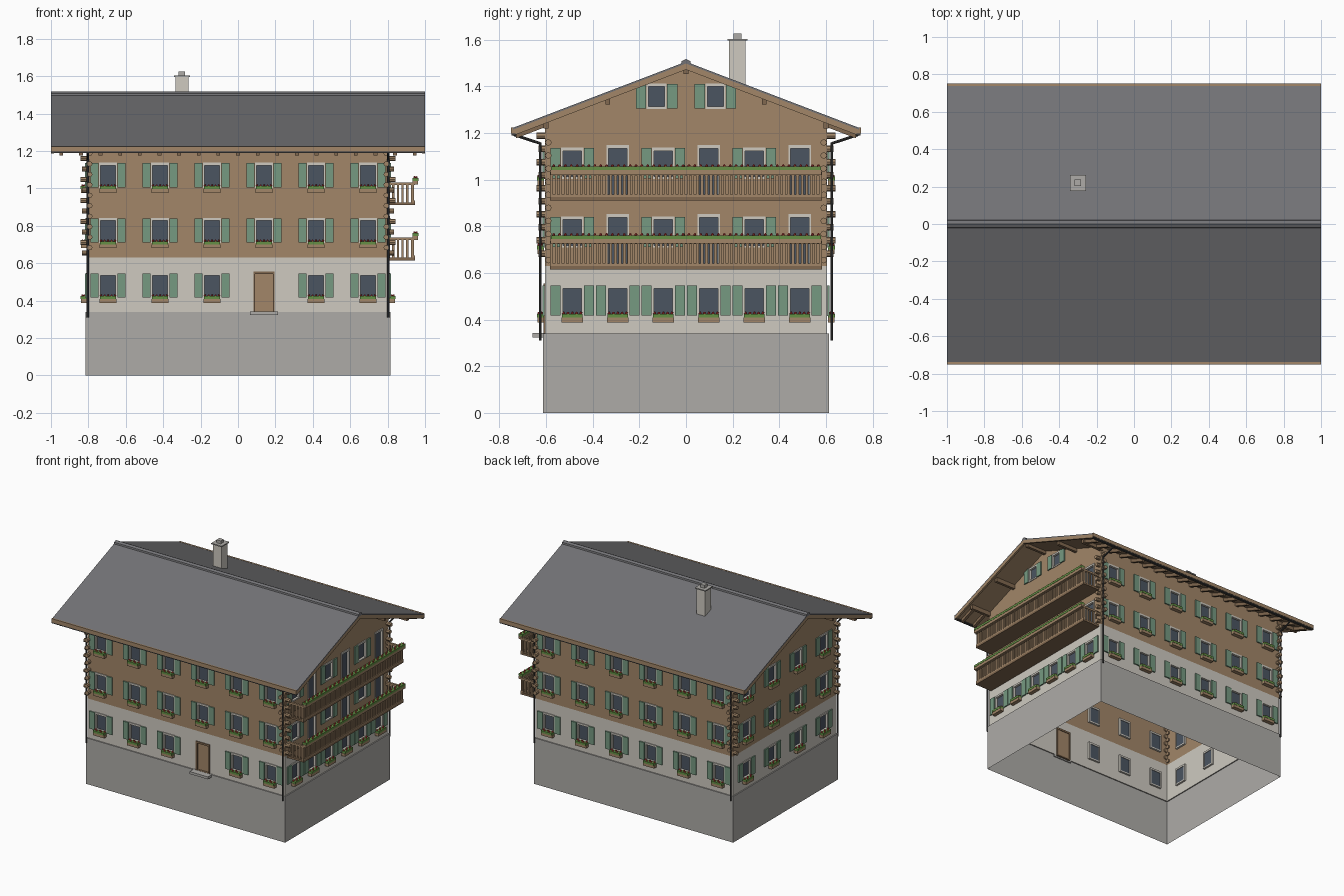
import bpy, bmesh, math
from mathutils import Matrix, Vector

if "Cube" in bpy.data.objects:
    bpy.data.objects.remove(bpy.data.objects["Cube"])

WOOD, DARK, PLASTER = (.36, .24, .14), (.22, .14, .08), (.62, .59, .53)
STONE, SLATE, GLASS = (.42, .41, .39), (.17, .17, .18), (.07, .09, .12)
GREEN, LEAF, RED, PIPE = (.18, .32, .22), (.13, .28, .06), (.5, .04, .04), (.05, .05, .05)
X, Y = .807, .605                      # wall half sizes
FACES = {'front': (0, Y, X), 'right': (90, X, Y), 'back': (180, Y, X), 'left': (270, X, Y)}
parts = {}

def part(name, col):
    if name not in parts:
        parts[name] = (bmesh.new(), [col])
    return parts[name][0]

def rot(face):
    return Matrix.Rotation(math.radians(FACES[face][0]), 4, 'Z')

def box(bm, x0, x1, y0, y1, z0, z1, m=Matrix()):
    c = Matrix.Translation(((x0 + x1) / 2, (y0 + y1) / 2, (z0 + z1) / 2))
    s = Matrix.Diagonal((abs(x1 - x0), abs(y1 - y0), abs(z1 - z0), 1))
    bmesh.ops.create_cube(bm, size=1, matrix=m @ c @ s)

def fbox(bm, face, u0, u1, d0, d1, z0, z1):
    """Box on a facade: u along the wall, d outward from it."""
    D = FACES[face][1]
    box(bm, u0, u1, -D - d1, -D - d0, z0, z1, rot(face))

def tube(bm, a, b, r, n=8):
    a, b = Vector(a), Vector(b)
    m = Matrix.Translation((a + b) / 2) @ (b - a).to_track_quat('Z', 'Y').to_matrix().to_4x4()
    bmesh.ops.create_cone(bm, cap_ends=True, segments=n, radius1=r, radius2=r,
                          depth=(b - a).length, matrix=m)

def prism(bm, pts, x0, x1):
    """(y, z) outline extruded along x."""
    a = [bm.verts.new((x0, *p)) for p in pts]
    b = [bm.verts.new((x1, *p)) for p in pts]
    bm.faces.new(a)
    bm.faces.new(b[::-1])
    for i in range(len(pts)):
        j = (i + 1) % len(pts)
        bm.faces.new((a[j], a[i], b[i], b[j]))

def top(y):
    return 1.505 - .382 * abs(y)       # roof surface height

def pane(bm, face, u, h, z0, z1, d=-.01):
    D = FACES[face][1]
    bm.faces.new([bm.verts.new(rot(face) @ Vector((a, -D - d, z)))
                  for a, z in ((u - h, z0), (u + h, z0), (u + h, z1), (u - h, z1))])

def flowers(face, u0, u1, d0, d1, z, n):
    """Planter with leaves and blossoms, z is the rim of the box."""
    fbox(part('flower_boxes', WOOD), face, u0, u1, d0, d1, z - .02, z)
    fbox(part('flower_leaves', LEAF), face, u0 + .002, u1 - .002, d0 - .001, d1 + .002, z, z + .016)
    for i in range(n):
        u, d = u0 + (u1 - u0) * (i + .5) / n, d0 + (d1 - d0) * (.35 + .4 * (i % 2))
        m = rot(face) @ Matrix.Translation((u, -FACES[face][1] - d, z + .019))
        bmesh.ops.create_icosphere(part('flower_blossoms', RED), subdivisions=1, radius=.007, matrix=m)

def opening(face, u, z0, z1, h=.041, shutters=True, planter=True, door=False):
    pane(part('front_door', WOOD) if door else part('window_glass', GLASS), face, u, h, z0, z1)
    fr = part('door_frame', DARK) if door else part('window_frames', PLASTER)
    for s in (-1, 1):
        fbox(fr, face, u + s * (h - .002), u + s * (h + .007), -.014, .006, z0 - .007, z1 + .007)
        if shutters:
            fbox(part('shutters', GREEN), face, u + s * (h + .009), u + s * (h + .053), .001, .01, z0 - .005, z1 + .005)
    for z in (z0, z1):
        fbox(fr, face, u - h, u + h, -.014, .006, z - .007, z + .003 if z == z0 else z + .007)
    if planter:
        flowers(face, u - h - .005, u + h + .005, .004, .032, z0 - .014, 5)
    return u, h, z0, z1

def wall(face, holes):
    """Single skin wall with window holes, plaster below and timber above."""
    _, D, U = FACES[face]
    us = sorted({-U, U} | {round(o[0] + s * o[1], 4) for o in holes for s in (-1, 1)})
    zs = sorted({.34, .63, 1.52} | {o[k] for o in holes for k in (2, 3)})
    for name, col, lo, hi in (('plaster_walls', PLASTER, .34, .63), ('timber_walls', WOOD, .63, 1.52)):
        bm = part(name, col)
        for a, b in zip(us, us[1:]):
            for c, d in zip(zs, zs[1:]):
                u, z = (a + b) / 2, (c + d) / 2
                if lo < z < hi and not any(abs(u - o[0]) < o[1] and o[2] < z < o[3] for o in holes):
                    bm.faces.new([bm.verts.new(rot(face) @ Vector((p, -D, q)))
                                  for p, q in ((a, c), (b, c), (b, d), (a, d))])

# facades
FLOORS = [(.422, .54), (.715, .835), (1.01, 1.13)]
long_cols = [(i - 2.5) * .278 for i in range(6)]
side_cols = {'right': [(i - 2.5) * .195 for i in range(6)], 'left': [(i - 1.5) * .3 for i in range(4)]}
for face in FACES:
    holes = []
    for f, (z0, z1) in enumerate(FLOORS):
        for i, u in enumerate(side_cols.get(face, long_cols)):
            if face == 'front' and f == 0 and i == 3:
                holes.append(opening(face, u, .34, .548, h=.05, shutters=False, planter=False, door=True))
            elif face == 'right' and f and i % 2:          # balcony doors
                holes.append(opening(face, u, z0 - .08, z1 + .01, shutters=False, planter=False))
            else:
                holes.append(opening(face, u, z0, z1, planter=not (face == 'right' and f)))
    if face in side_cols:                                   # gable windows
        holes += [opening(face, u, 1.31, 1.405, h=.036, planter=False) for u in (-.126, .126)]
    wall(face, holes)
for name in ('plaster_walls', 'timber_walls'):
    bm = part(name, WOOD)
    bmesh.ops.remove_doubles(bm, verts=bm.verts, dist=.0003)
    for s in (-1, 1):                                       # trim to the roof slope
        bmesh.ops.bisect_plane(bm, geom=bm.verts[:] + bm.edges[:] + bm.faces[:], plane_co=(0, 0, 1.478),
                               plane_no=(0, s * .382, 1), clear_outer=True)

# foundation: open ring with a narrow ledge
bm = part('foundation', STONE)
loops = [[bm.verts.new((sx * (X + e), sy * (Y + e), z)) for sx, sy in ((-1, -1), (1, -1), (1, 1), (-1, 1))]
         for e, z in ((.008, 0), (.008, .34), (0, .34))]
for a, b in zip(loops, loops[1:]):
    for i in range(4):
        j = (i + 1) % 4
        bm.faces.new((a[i], a[j], b[j], b[i]))
fbox(part('door_step', STONE), 'front', .064, .214, 0, .052, .324, .342)

# balconies on the right
for z in (.615, .91):
    bm = part('balconies', WOOD)
    box(part('balcony_floors', DARK), X, .945, -.583, .583, z, z + .015)
    box(bm, .928, .947, -.583, .583, z + .108, z + .122)
    box(bm, .93, .945, -.583, .583, z + .015, z + .026)
    for i in range(60):
        y = -.576 + i * 1.152 / 59
        box(bm, .933, .941, y - .006, y + .006, z + .015, z + .11)
    for s in (-1, 1):
        box(bm, X, .945, s * .568, s * .583, z + .108, z + .122)
        for i in range(5):
            x = .83 + i * .025
            box(bm, x - .006, x + .006, s * .571, s * .579, z + .015, z + .11)
    flowers('right', -.58, .58, .127, .155, z + .13, 46)

# crossed log ends at the corners
bm = part('log_ends', WOOD)
for sx in (-1, 1):
    for sy in (-1, 1):
        for i in range(10):
            z, e = .655 + i * .056, .028 + .008 * (i % 2)
            tube(bm, (sx * (X - .01), sy * (Y - .015), z), (sx * (X + e), sy * (Y - .015), z), .014)
            if z < 1.16:
                tube(bm, (sx * (X - .015), sy * (Y - .01), z + .028), (sx * (X - .015), sy * (Y + e), z + .028), .014)

# roof
for s in (-1, 1):
    line = lambda y0, y1, o0, o1: [(s * y0, top(y0) - o0), (s * y1, top(y1) - o0), (s * y1, top(y1) - o1), (s * y0, top(y0) - o1)]
    prism(part('roof_covering', SLATE), line(0, .742, 0, .008), -1, 1)
    prism(part('roof_deck', WOOD), line(0, .74, .008, .026), -.995, .995)
    box(part('eave_fascia', WOOD), -1, 1, s * .738, s * .75, 1.197, 1.224)
    box(part('gutters', PIPE), -1, 1, s * .73, s * .748, 1.189, 1.197)
    for e in (-1, 1):
        prism(part('barge_boards', WOOD), line(0, .742, .007, .034), e * .985, e * 1)
        # downpipes
        bm = part('downpipes', PIPE)
        x = e * .803
        tube(bm, (x, s * .738, 1.192), (x, s * .625, 1.155), .006)
        tube(bm, (x, s * .625, 1.158), (x, s * .625, .31), .006)
    for i in range(19):                                     # rafter tails
        x = -.945 + i * .105
        prism(part('rafters', DARK), line(.59, .728, .026, .05), x - .01, x + .01)
    for e in (-1, 1):                                       # purlin ends
        for y in (.335, .6):
            z = top(y) - .024
            box(part('purlins', DARK), e * .79, e * .97, s * y - .01, s * y + .01, z - .032, z)
for e in (-1, 1):
    box(part('purlins', DARK), e * .79, e * .97, -.01, .01, 1.452, 1.482)
prism(part('ridge_cap', SLATE), [(-.022, 1.492), (-.018, 1.508), (0, 1.517), (.018, 1.508), (.022, 1.492)], -1, 1)

# chimney
bm = part('chimney', PLASTER)
box(bm, -.335, -.265, .185, .255, 1.36, 1.595)
box(part('chimney_cap', STONE), -.343, -.257, .177, .263, 1.595, 1.603)
box(part('chimney_cap', STONE), -.317, -.283, .203, .237, 1.603, 1.625)

# turn every part into an object
for name, (bm, (col,)) in parts.items():
    bmesh.ops.recalc_face_normals(bm, faces=bm.faces) if 'walls' not in name else None
    me = bpy.data.meshes.new(name)
    bm.to_mesh(me)
    bm.free()
    mat = bpy.data.materials.new(name)
    mat.diffuse_color = (*col, 1)
    mat.use_nodes = True
    mat.node_tree.nodes["Principled BSDF"].inputs["Base Color"].default_value = mat.diffuse_color
    me.materials.append(mat)
    bpy.context.collection.objects.link(bpy.data.objects.new(name, me))
